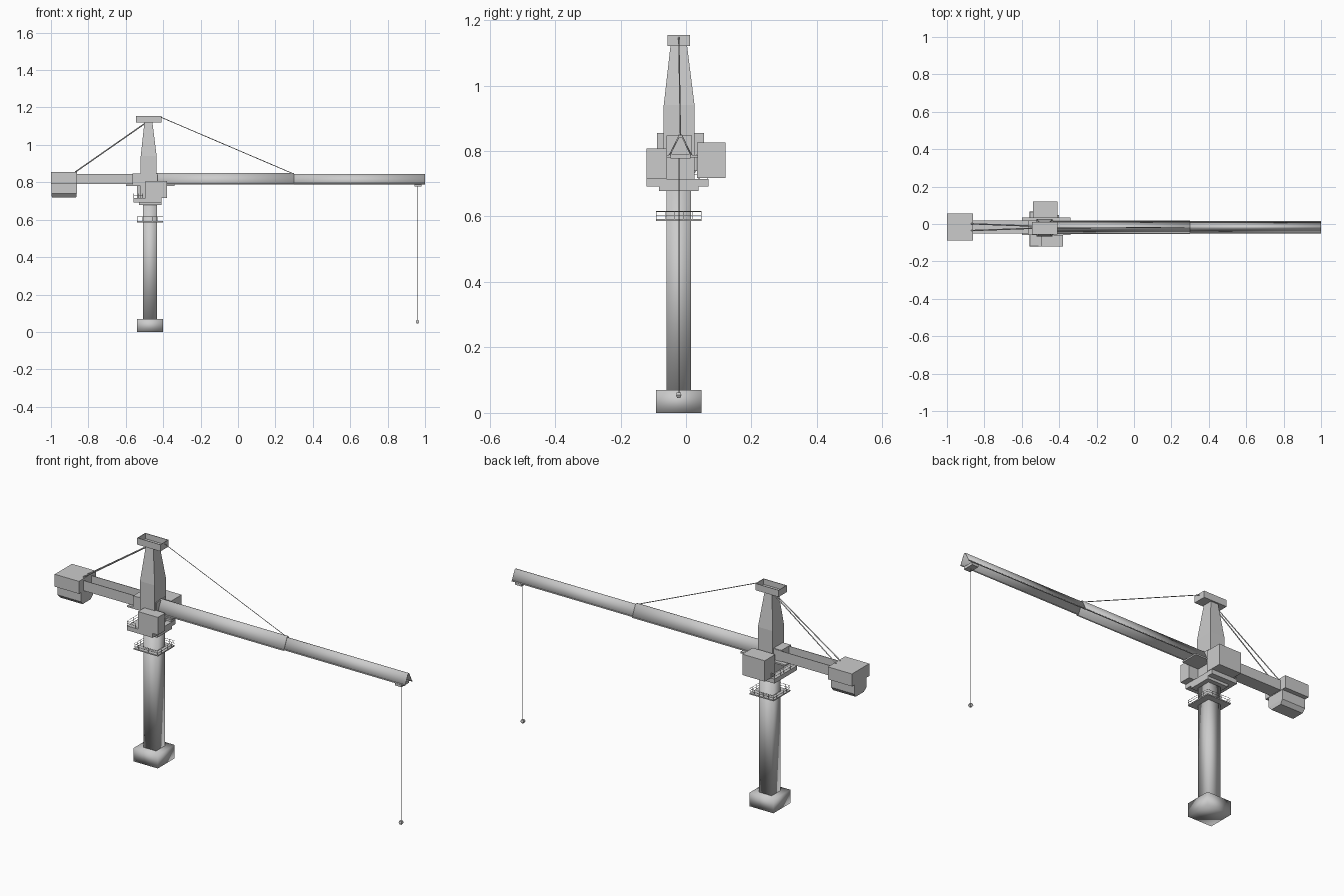
import bpy, bmesh
from mathutils import Vector

if "Cube" in bpy.data.objects:
    bpy.data.objects.remove(bpy.data.objects["Cube"])

CX, CY = -0.47, -0.022  # mast axis


def mesh_obj(name, verts, faces, smooth=False):
    me = bpy.data.meshes.new(name)
    me.from_pydata(verts, [], faces)
    bm = bmesh.new()
    bm.from_mesh(me)
    bmesh.ops.recalc_face_normals(bm, faces=bm.faces)
    bm.to_mesh(me)
    bm.free()
    for p in me.polygons:
        p.use_smooth = smooth
    ob = bpy.data.objects.new(name, me)
    bpy.context.collection.objects.link(ob)
    return ob


def loft(name, sections, smooth=False):
    """Stack of rectangles (x0, x1, y0, y1, z) with capped ends."""
    verts, faces = [], []
    for x0, x1, y0, y1, z in sections:
        verts += [(x0, y0, z), (x1, y0, z), (x1, y1, z), (x0, y1, z)]
    for s in range(len(sections) - 1):
        for i in range(4):
            a, b = s * 4 + i, s * 4 + (i + 1) % 4
            faces.append((a, b, b + 4, a + 4))
    n = len(verts)
    faces += [(3, 2, 1, 0), (n - 4, n - 3, n - 2, n - 1)]
    return mesh_obj(name, verts, faces, smooth)


def box(name, x0, x1, y0, y1, z0, z1, smooth=False):
    return loft(name, [(x0, x1, y0, y1, z0), (x0, x1, y0, y1, z1)], smooth)


def bars(name, segments, r):
    """Straight round bars gathered in one curve object."""
    cu = bpy.data.curves.new(name, 'CURVE')
    cu.dimensions = '3D'
    cu.bevel_depth = r
    cu.bevel_resolution = 0
    cu.use_fill_caps = True
    for a, b in segments:
        sp = cu.splines.new('POLY')
        sp.points.add(1)
        sp.points[0].co = (*a, 1)
        sp.points[1].co = (*b, 1)
    ob = bpy.data.objects.new(name, cu)
    bpy.context.collection.objects.link(ob)
    return ob


def railing(name, corners, z0, z1, gap=0.028, closed=True):
    segs = []
    pts = corners + corners[:1] if closed else corners
    for p, q in zip(pts, pts[1:]):
        a, b = Vector((*p, 0)), Vector((*q, 0))
        n = max(1, round((b - a).length / gap))
        for i in range(n + 1):
            c = a.lerp(b, i / n)
            segs.append(((c.x, c.y, z0), (c.x, c.y, z1)))
        for z in (z1, (z0 + z1) / 2):
            segs.append(((a.x, a.y, z), (b.x, b.y, z)))
    return bars(name, segs, 0.001)


def square(h):
    return [(CX - h, CY - h), (CX + h, CY - h), (CX + h, CY + h), (CX - h, CY + h)]


def column(name, h, z0, z1, smooth=False):
    return box(name, CX - h, CX + h, CY - h, CY + h, z0, z1, smooth)


# Foundation, mast and climbing platform
column("foundation", 0.07, 0, 0.07, True)
column("mast", 0.037, 0.07, 0.685, True)
column("mast_platform", 0.07, 0.586, 0.592)
railing("mast_platform_railing", square(0.069), 0.592, 0.615)

# Slewing ring and deck
column("slewing_ring", 0.06, 0.678, 0.692)
box("slewing_deck", -0.56, -0.41, -0.12, 0.068, 0.692, 0.715)
railing("deck_railing", [(-0.51, -0.118), (-0.558, -0.118), (-0.558, 0.066), (-0.54, 0.066)],
        0.715, 0.74, closed=False)

# Cabin at the front, machinery housing at the back
box("cabin", -0.495, -0.38, -0.12, -0.06, 0.715, 0.807)
box("machinery_housing", -0.54, -0.41, 0.033, 0.12, 0.717, 0.826)

# Tower head with open tray on top
loft("tower_head", [(-0.52, -0.435, -0.068, 0.026, 0.715), (-0.52, -0.435, -0.068, 0.026, 0.94),
                    (-0.5, -0.458, -0.047, 0.003, 1.125)])
box("top_tray_floor", -0.545, -0.41, -0.056, 0.012, 1.12, 1.126)
for i, y in enumerate((-0.056, 0.009)):
    box(f"top_tray_side_{i}", -0.545, -0.41, y, y + 0.003, 1.12, 1.155)
for i, x in enumerate((-0.545, -0.413)):
    box(f"top_tray_end_{i}", x, x + 0.003, -0.056, 0.012, 1.12, 1.155)

# Jib root sleeve and walkway
box("jib_root_sleeve", -0.565, -0.43, -0.06, 0.018, 0.785, 0.848)
box("root_walkway", -0.6, -0.34, -0.06, 0.036, 0.78, 0.788)


# Jib: two triangular sections, open below, with chord tubes
def jib(name, x0, x1, half, zb, zt):
    r = 0.005
    prof = [(-half, zb), (-r, zt), (r, zt), (half, zb)]
    v = [(x, CY + 0.005 + y, z) for x in (x0, x1) for y, z in prof]
    ob = mesh_obj(name, v, [(i, i + 1, i + 5, i + 4) for i in range(3)], True)
    m = ob.modifiers.new("thickness", 'SOLIDIFY')
    m.thickness = 0.002
    bars(name + "_chords", [((x0, CY + 0.005 + s * half, zb), (x1, CY + 0.005 + s * half, zb))
                            for s in (-1, 1)], 0.003)


YC = CY + 0.005
jib("inner_jib", -0.45, 0.3, 0.034, 0.79, 0.85)
jib("outer_jib", 0.295, 1.0, 0.03, 0.792, 0.843)

# Counter jib: open channel
box("counter_jib_floor", -0.9, -0.5, -0.05, 0.02, 0.792, 0.798)
for i, y in enumerate((-0.05, 0.017)):
    box(f"counter_jib_side_{i}", -0.9, -0.5, y, y + 0.003, 0.792, 0.845)

# Counterweight
box("counterweight_upper", -1.0, -0.86, -0.088, 0.055, 0.79, 0.855)
loft("counterweight_lower", [(-0.995, -0.865, -0.05, 0.017, 0.72), (-0.998, -0.862, -0.068, 0.032, 0.74),
                             (-0.998, -0.862, -0.068, 0.032, 0.79)])

# Stays
bars("front_stay", [((-0.41, CY, 1.147), (0.29, YC, 0.848))], 0.002)
bars("rear_stays", [((-0.49, YC + s * 0.004, 1.12), (-0.87, YC + s * 0.018, 0.855))
                    for s in (-1, 1)], 0.0035)

# Trolley, hoist rope and hook block
box("trolley", 0.943, 0.98, YC - 0.03, YC + 0.03, 0.777, 0.791)
bars("hoist_rope", [((0.96, CY, 0.06), (0.96, CY, 0.78))], 0.0015)
loft("hook_block", [(0.956, 0.964, CY - 0.005, CY + 0.005, 0.045),
                    (0.951, 0.969, CY - 0.008, CY + 0.008, 0.054),
                    (0.954, 0.966, CY - 0.006, CY + 0.006, 0.063)])
